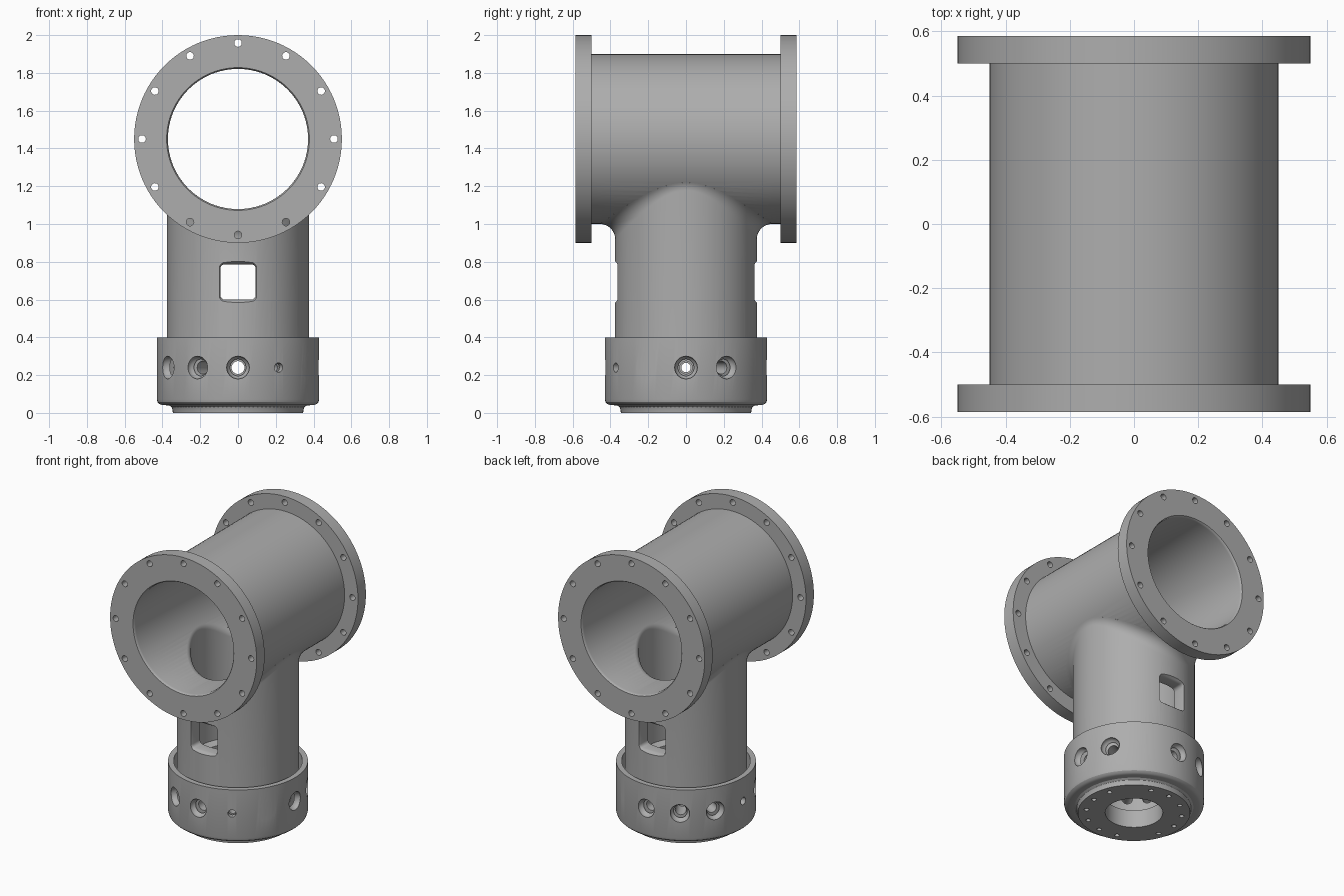
import bpy, bmesh, math
from mathutils import Matrix, Vector

if "Cube" in bpy.data.objects:
    bpy.data.objects.remove(bpy.data.objects["Cube"])

SEG = 96
AXIS_Z = 1.45                      # height of the cross tube axis

metal = bpy.data.materials.new("grey_metal")
metal.diffuse_color = (0.42, 0.42, 0.42, 1)
metal.use_nodes = True
metal.node_tree.nodes["Principled BSDF"].inputs["Base Color"].default_value = metal.diffuse_color


def make(name, bm):
    bmesh.ops.recalc_face_normals(bm, faces=bm.faces)
    me = bpy.data.meshes.new(name)
    bm.to_mesh(me)
    bm.free()
    me.materials.append(metal)
    ob = bpy.data.objects.new(name, me)
    bpy.context.collection.objects.link(ob)
    return ob


def skin(bm, rings, fan_top=False):
    """Closed solid through a list of equal-sized point rings."""
    vs = [[bm.verts.new(p) for p in r] for r in rings]
    n = len(vs[0])
    for a, b in zip(vs, vs[1:]):
        for i in range(n):
            j = (i + 1) % n
            bm.faces.new((a[i], a[j], b[j], b[i]))
    bm.faces.new(vs[0][::-1])
    if fan_top:
        top = bm.verts.new(sum((v.co for v in vs[-1]), Vector()) / n)
        for i in range(n):
            bm.faces.new((vs[-1][i], vs[-1][(i + 1) % n], top))
    else:
        bm.faces.new(vs[-1])


def ring(r, z, n=SEG, m=Matrix()):
    return [m @ Vector((r * math.cos(2 * math.pi * i / n),
                        r * math.sin(2 * math.pi * i / n), z)) for i in range(n)]


def lathe(bm, profile, n=SEG, m=Matrix()):
    skin(bm, [ring(r, z, n, m) for r, z in profile])


def saddle(r, R, rho, steps=8):
    """Rings of a rolling-ball blend from a vertical cylinder r to a cross cylinder R."""
    rings = [[] for _ in range(steps + 2)]
    for i in range(SEG):
        t = 2 * math.pi * i / SEG
        a = r + rho
        c = Vector((a * math.cos(t), a * math.sin(t), 0))
        c.z = AXIS_Z - math.sqrt((R + rho) ** 2 - c.x ** 2)
        d0 = Vector((-math.cos(t), -math.sin(t), 0))
        d1 = Vector((-c.x, 0, AXIS_Z - c.z)).normalized()
        for k in range(steps + 1):
            rings[k].append(c + d0.slerp(d1, k / steps) * rho)
        end = c + d1 * rho
        rings[-1].append(Vector((end.x * .85, end.y, AXIS_Z + (end.z - AXIS_Z) * .85)))
    return rings


def combine(body, tool, op):
    mod = body.modifiers.new(op, 'BOOLEAN')
    mod.operation, mod.object, mod.solver = op, tool, 'EXACT'
    bpy.context.view_layer.objects.active = body
    bpy.ops.object.modifier_apply(modifier=mod.name)
    bpy.data.objects.remove(tool)


ALONG_Y = Matrix.Translation((0, 0, AXIS_Z)) @ Matrix.Rotation(math.pi / 2, 4, 'X')

# Cross tube with a flange at each end
bm = bmesh.new()
lathe(bm, [(.55, -.585), (.55, -.5), (.45, -.5), (.45, .5), (.55, .5), (.55, .585)], m=ALONG_Y)
body = make("tee_housing", bm)

# Stem with stepped foot, collar, groove and blended top
bm = bmesh.new()
foot = [(.345, 0), (.347, .018), (.352, .031), (.365, .04), (.40, .041), (.415, .046),
        (.426, .057), (.43, .072), (.43, .4), (.395, .4), (.395, .15), (.375, .15)]
skin(bm, [ring(r, z) for r, z in foot] + saddle(.375, .45, .08), fan_top=True)
combine(body, make("stem", bm), 'UNION')

# Cross bore with eased mouths
bm = bmesh.new()
mouth = [(.382, .60), (.378, .585), (.373, .579), (.371, .568)]
lathe(bm, [(r, -y) for r, y in mouth] + mouth[::-1], m=ALONG_Y)
combine(body, make("cross_bore", bm), 'DIFFERENCE')

# Stem bore, narrow at the floor, rounded where it meets the cross bore
bm = bmesh.new()
bore = [(.177, -.05), (.177, .12), (.25, .12), (.25, .40), (.29, .42)]
skin(bm, [ring(r, z) for r, z in bore] + saddle(.29, .371, .05), fan_top=True)
combine(body, make("stem_bore", bm), 'DIFFERENCE')

# Square window through front and back of the stem, with softened outer edges
bm = bmesh.new()


def rounded_square(half, y, rad=.022):
    pts = []
    for q in range(4):
        for k in range(5):
            a = math.pi / 2 * (q + k / 4)
            sx = 1 if q in (0, 3) else -1
            sz = 1 if q < 2 else -1
            pts.append(Vector((sx * (half - rad) + rad * math.cos(a), y,
                               .693 + sz * (half - rad) + rad * math.sin(a))))
    return pts


flare = [(.115, .40), (.108, .374), (.098, .362), (.093, .348)]
skin(bm, [rounded_square(h, -y) for h, y in flare] +
     [rounded_square(h, y) for h, y in flare[::-1]])
combine(body, make("window", bm), 'DIFFERENCE')

# Holes: flange bolts, collar screws and foot bolts
bm = bmesh.new()
for i in range(12):
    a = math.radians(30 * i)
    for side in (-1, 1):
        m = Matrix.Translation((.508 * math.cos(a), side * .5425, .508 * math.sin(a))) @ ALONG_Y
        lathe(bm, [(.02, -.06), (.02, .06)], 20, m)
    m = (Matrix.Translation((0, 0, .24)) @ Matrix.Rotation(a, 4, 'Z')
         @ Matrix.Rotation(math.pi / 2, 4, 'Y'))
    if i in (2, 6, 10):            # three plain small holes
        lathe(bm, [(.025, .2), (.025, .45)], 24, m)
    else:                          # countersunk large holes
        lathe(bm, [(.034, .2), (.034, .385), (.052, .402), (.06, .416), (.06, .45)], 32, m)
for i in range(14):
    if i % 7:
        a = math.radians(45 + i * 360 / 14)
        m = Matrix.Translation((.295 * math.cos(a), .295 * math.sin(a), 0))
        lathe(bm, [(.015, -.03), (.015, .06)], 20, m)
combine(body, make("holes", bm), 'DIFFERENCE')

# Smooth curved walls, crisp edges
bpy.ops.object.select_all(action='DESELECT')
body.select_set(True)
bpy.context.view_layer.objects.active = body
bpy.ops.object.shade_smooth_by_angle(angle=math.radians(30))
